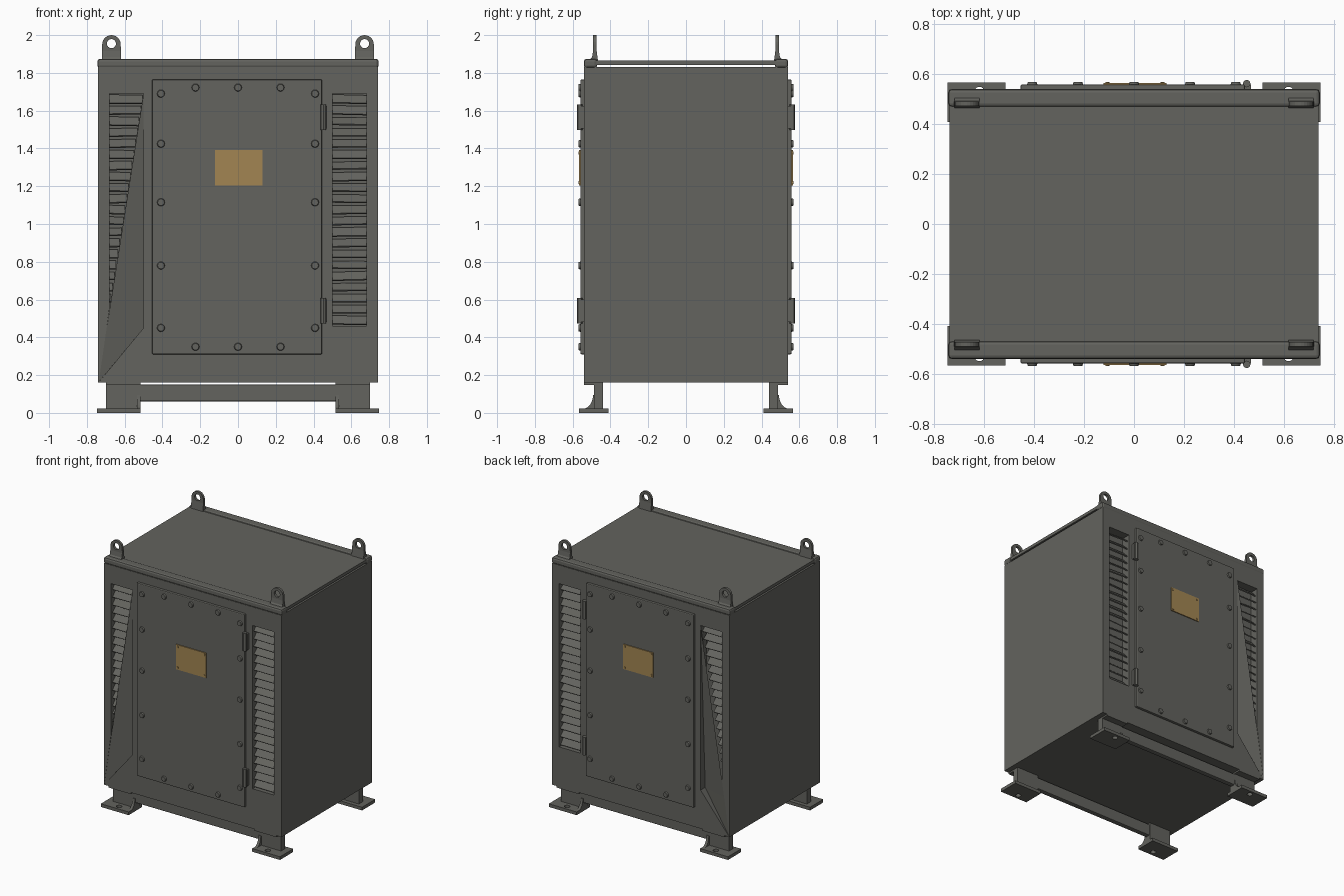
import bpy, bmesh, math, random
from mathutils import Matrix, Vector

if "Cube" in bpy.data.objects:
    bpy.data.objects.remove(bpy.data.objects["Cube"])

random.seed(4)


def material(name, rgb):
    m = bpy.data.materials.new(name)
    m.diffuse_color = (*rgb, 1)
    m.use_nodes = True
    m.node_tree.nodes["Principled BSDF"].inputs["Base Color"].default_value = m.diffuse_color
    return m


GREY = material("grey paint", (0.125, 0.125, 0.112))
BRASS = material("brass", (0.36, 0.235, 0.085))


def finish(name, bm, mat=GREY, bevel=0, smooth=False):
    bmesh.ops.recalc_face_normals(bm, faces=bm.faces)
    me = bpy.data.meshes.new(name)
    bm.to_mesh(me)
    bm.free()
    ob = bpy.data.objects.new(name, me)
    bpy.context.collection.objects.link(ob)
    me.materials.append(mat)
    if bevel:
        mod = ob.modifiers.new("bevel", 'BEVEL')
        mod.width, mod.segments = bevel, 2
    if smooth:
        bpy.context.view_layer.objects.active = ob
        ob.select_set(True)
        bpy.ops.object.shade_smooth_by_angle()
        ob.select_set(False)
    return ob


def box(name, x, y, z, mat=GREY, bevel=0, tilt=(0, 0)):
    """Box from three (low, high) ranges, tilted about x and y."""
    bm = bmesh.new()
    size = [abs(b - a) for a, b in (x, y, z)]
    mid = [(a + b) / 2 for a, b in (x, y, z)]
    bmesh.ops.create_cube(bm, size=1, matrix=Matrix.Translation(mid)
                          @ Matrix.Rotation(tilt[0], 4, 'X') @ Matrix.Rotation(tilt[1], 4, 'Y')
                          @ Matrix.Diagonal((*size, 1)))
    return finish(name, bm, mat, bevel)


def prism(name, pts, lo, hi, axis='Y'):
    """Extrude a flat outline along x or y."""
    def put(p, d):
        return (p[0], d, p[1]) if axis == 'Y' else (d, p[0], p[1])
    bm = bmesh.new()
    a = [bm.verts.new(put(p, lo)) for p in pts]
    b = [bm.verts.new(put(p, hi)) for p in pts]
    bm.faces.new(a)
    bm.faces.new(b[::-1])
    for i in range(len(pts)):
        j = (i + 1) % len(pts)
        bm.faces.new((a[i], b[i], b[j], a[j]))
    return finish(name, bm)


def rod(name, at, r, length, axis, mat=GREY, top=1.0, sides=16):
    bm = bmesh.new()
    turn = Vector((0, 0, 1)).rotation_difference(Vector(axis)).to_matrix().to_4x4()
    bmesh.ops.create_cone(bm, cap_ends=True, segments=sides, radius1=r, radius2=r * top,
                          depth=length, matrix=Matrix.Translation(at) @ turn)
    return finish(name, bm, mat, smooth=True)


def cut(ob, cutter):
    mod = ob.modifiers.new("cut", 'BOOLEAN')
    mod.operation, mod.solver, mod.object = 'DIFFERENCE', 'EXACT', cutter
    bpy.context.view_layer.objects.active = ob
    bpy.ops.object.modifier_apply(modifier=mod.name)
    bpy.data.objects.remove(cutter)


# Cabinet body and roof sheet
body = box("cabinet_body", (-0.74, 0.74), (-0.54, 0.54), (0.16, 1.83))
box("roof_sheet", (-0.74, 0.74), (-0.48, 0.48), (1.842, 1.865))

FULL = [(0.50, 0.46), (0.68, 0.46), (0.68, 1.69), (0.50, 1.69)]
TORN = [(-0.68, 1.69), (-0.50, 1.69), (-0.50, 0.45), (-0.737, 0.163), (-0.68, 0.555)]

for s in (-1, 1):
    def yr(a, b):
        return tuple(sorted((s * a, s * b)))

    # Vent openings
    for outline in (FULL, TORN):
        cut(body, prism("vent_cutter", outline, *yr(0.47, 0.6)))

    # Louvre slats, slightly uneven
    for x0 in (-0.685, 0.495):
        for i in range(21):
            z = 0.49 + i * 0.0585
            if x0 < 0 and z < 0.56:
                continue
            x1 = x0 + 0.19
            if x0 < 0:
                x1 = min(x1, -0.69 + (z - 0.50) / 1.19 * 0.19)
            box("louvre_slat", (x0, x1), yr(0.472, 0.53), (z - 0.004, z + 0.004),
                tilt=(-s * (0.75 + random.uniform(-.1, .1)), random.uniform(-.04, .04)))

    # Bent sheet over the torn vent
    bm = bmesh.new()
    A, E, C, B, D = [bm.verts.new((x, s * y, z)) for x, y, z in (
        (-0.5, 0.54, 1.69), (-0.695, 0.538, 0.45), (-0.74, 0.54, 0.16),
        (-0.5, 0.54, 0.45), (-0.5, 0.485, 0.45))]
    for f in ((A, E, D), (E, C, D), (C, B, D)):
        bm.faces.new(f)
    finish("bent_sheet", bm)

    # Rounded roof rail
    box("roof_rail", (-0.745, 0.745), yr(0.47, 0.541), (1.826, 1.874), bevel=0.014)

    # Door with bolts
    box("door", (-0.455, 0.445), yr(0.53, 0.559), (0.31, 1.765), bevel=0.006)
    bolts = [(x, z) for x in (-0.225, 0, 0.225) for z in (0.35, 1.722)]
    bolts += [(x, z) for x in (-0.408, 0.408) for z in (0.45, 0.78, 1.115, 1.425, 1.69)]
    for x, z in bolts:
        rod("door_bolt", (x, s * 0.562, z), 0.022, 0.014, (0, s, 0), top=0.8, sides=12)

    # Hinges
    for z in (0.54, 1.565):
        rod("hinge_pin", (0.452, s * 0.563, z), 0.015, 0.135, (0, 0, 1), sides=12)
        box("hinge_leaf", (0.435, 0.47), yr(0.535, 0.56), (z - 0.06, z + 0.06))

    # Brass plate and its rivets
    box("name_plate", (-0.122, 0.13), yr(0.555, 0.566), (1.205, 1.392), BRASS)
    for x in (-0.107, 0.115):
        for z in (1.22, 1.377):
            rod("plate_rivet", (x, s * 0.567, z), 0.008, 0.006, (0, s, 0), BRASS, sides=8)

    # Lower cross bar between the feet
    box("cross_bar", (-0.53, 0.53), yr(0.445, 0.485), (0.06, 0.15), bevel=0.008)

    for m in (-1, 1):
        def xr(a, b):
            return tuple(sorted((m * a, m * b)))

        # Lifting lug with eye and flared base
        outline = [(m * 0.67 + 0.049 * math.cos(t * math.pi / 12),
                    1.951 + 0.049 * math.sin(t * math.pi / 12)) for t in range(13)]
        outline += [(m * 0.67 - 0.051, 1.865), (m * 0.67 + 0.051, 1.865)]
        lug = prism("lifting_lug", outline, *yr(0.474, 0.492))
        cut(lug, rod("eye_cutter", (m * 0.67, s * 0.483, 1.955), 0.024, 0.1, (0, 1, 0)))
        prism("lug_base", [(s * 0.466, 1.865), (s * 0.512, 1.865), (s * 0.497, 1.885),
                           (s * 0.490, 1.93), (s * 0.475, 1.93)], *xr(0.62, 0.72), axis='X')

        # Foot plate with a bolt hole
        foot = box("foot_plate", xr(0.515, 0.747), yr(0.41, 0.567), (0, 0.024))
        cut(foot, rod("hole_cutter", (m * 0.62, s * 0.53, 0.012), 0.02, 0.1, (0, 0, 1)))

        # Foot upright, top flange and curved gusset
        box("foot_upright", xr(0.515, 0.70), yr(0.44, 0.487), (0.02, 0.165))
        box("foot_flange", xr(0.515, 0.70), yr(0.44, 0.54), (0.148, 0.165))
        curve = [(s * (0.55 - 0.058 * math.cos(t * math.pi / 12)),
                  0.02 + 0.075 * (1 - math.sin(t * math.pi / 12))) for t in range(7)]
        prism("foot_gusset", [(s * 0.485, 0.02), (s * 0.485, 0.095)] + curve,
              *xr(0.515, 0.535), axis='X')
